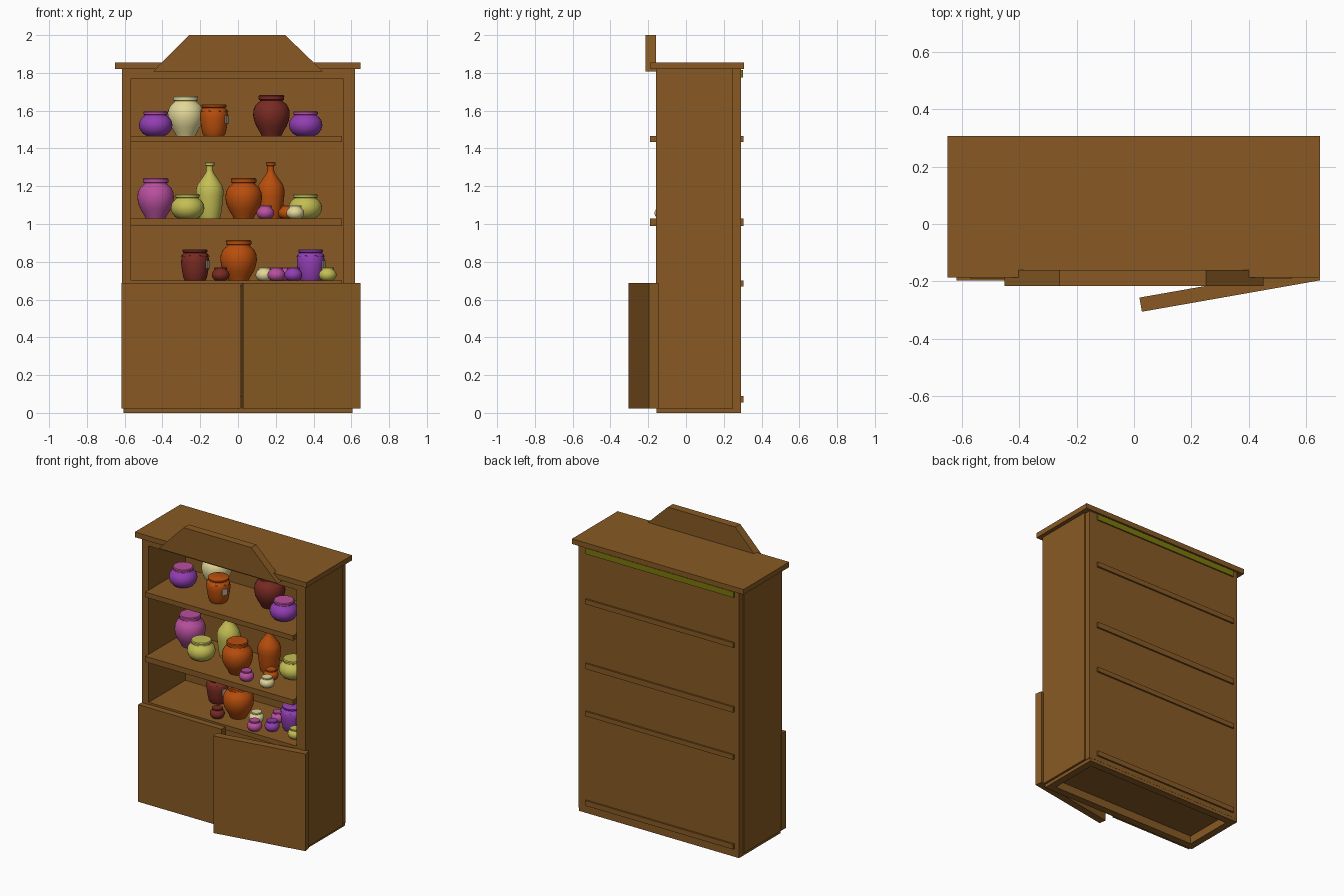
import bpy, bmesh, math

if "Cube" in bpy.data.objects:
    bpy.data.objects.remove(bpy.data.objects["Cube"])


def material(name, r, g, b):
    lin = [((c / 255 + 0.055) / 1.055) ** 2.4 for c in (r, g, b)]
    m = bpy.data.materials.new(name)
    m.diffuse_color = (*lin, 1)
    m.use_nodes = True
    m.node_tree.nodes["Principled BSDF"].inputs["Base Color"].default_value = m.diffuse_color
    return m


WOOD = material("brown_wood", 136, 90, 36)
OLIVE = material("olive_green", 122, 120, 12)
PURPLE = material("purple_glaze", 146, 62, 178)
PINK = material("pink_glaze", 184, 80, 158)
CREAM = material("cream_glaze", 226, 215, 152)
ORANGE = material("orange_glaze", 184, 78, 12)
RED = material("dark_red_glaze", 120, 42, 34)
YELLOW = material("yellow_green_glaze", 196, 190, 84)
TAG = material("grey_tag", 190, 180, 160)


def add(name, bm, *mats):
    bmesh.ops.recalc_face_normals(bm, faces=bm.faces)
    me = bpy.data.meshes.new(name)
    bm.to_mesh(me)
    bm.free()
    for m in mats:
        me.materials.append(m)
    ob = bpy.data.objects.new(name, me)
    bpy.context.collection.objects.link(ob)
    return ob


def box(name, x, y, z, mat=WOOD):
    bm = bmesh.new()
    bmesh.ops.create_cube(bm, size=1)
    for v in bm.verts:
        v.co = [lo + (hi - lo) * (c + 0.5) for c, (lo, hi) in zip(v.co, (x, y, z))]
    return add(name, bm, mat)


# Carcass
box("left_side", (-0.615, -0.567), (-0.158, 0.25), (0.022, 1.82))
box("right_side", (0.555, 0.62), (-0.158, 0.25), (0.022, 1.82))
box("back_panel", (-0.605, 0.61), (0.24, 0.292), (0.022, 1.82))
box("top_rail", (-0.567, 0.555), (-0.157, -0.11), (1.77, 1.82))
box("top_slab", (-0.65, 0.648), (-0.187, 0.307), (1.82, 1.855))
box("top_inner_board", (-0.57, 0.55), (-0.10, 0.301), (1.775, 1.815), OLIVE)

# Plinth frame, open underneath
box("plinth_front", (-0.605, 0.605), (-0.155, -0.105), (0, 0.06))
box("plinth_back", (-0.605, 0.605), (0.24, 0.291), (0, 0.06))
box("plinth_left", (-0.605, -0.555), (-0.105, 0.24), (0, 0.06))
box("plinth_right", (0.555, 0.605), (-0.105, 0.24), (0, 0.06))

# Shelves run through the back panel
for i, (z0, z1, front) in enumerate([(0.055, 0.09, -0.155), (0.668, 0.70, -0.155),
                                     (0.99, 1.028, -0.19), (1.433, 1.467, -0.19)]):
    box(f"shelf_{i + 1}", (-0.57, 0.55), (front, 0.304), (z0, z1))

# Doors: left closed, right ajar
box("left_door", (-0.617, 0.013), (-0.197, -0.15), (0.023, 0.687))
door = box("right_door", (-0.63, 0), (0, 0.05), (0.023, 0.687))
door.location = (0.648, -0.196, 0)
door.rotation_euler.z = math.radians(10)

# Crest board
bm = bmesh.new()
face = bm.faces.new([bm.verts.new((x, -0.215, z)) for x, z in
                     [(-0.45, 1.807), (0.45, 1.807), (0.25, 2.0), (-0.26, 2.0)]])
ext = bmesh.ops.extrude_face_region(bm, geom=[face])["geom"]
bmesh.ops.translate(bm, vec=(0, 0.055, 0),
                    verts=[v for v in ext if isinstance(v, bmesh.types.BMVert)])
add("crest", bm, WOOD)

# Pottery profiles: (radius, height, ruffle depth)
VASE = [(0.052, 0), (0.062, 0.02), (0.08, 0.05), (0.092, 0.08), (0.097, 0.11),
        (0.094, 0.14), (0.082, 0.165), (0.062, 0.182), (0.059, 0.188),
        (0.067, 0.191), (0.068, 0.21), (0.063, 0.215)]
SQUAT = [(0.048, 0), (0.068, 0.012), (0.083, 0.032), (0.089, 0.055), (0.085, 0.078),
         (0.073, 0.096), (0.06, 0.106), (0.058, 0.11), (0.064, 0.113),
         (0.065, 0.126), (0.06, 0.131)]
BOTTLE = [(0.054, 0), (0.06, 0.02), (0.067, 0.07), (0.072, 0.12), (0.073, 0.152),
          (0.066, 0.178), (0.05, 0.202), (0.033, 0.225), (0.021, 0.243),
          (0.018, 0.255), (0.019, 0.28), (0.025, 0.283), (0.025, 0.296), (0.02, 0.3)]
JAR = [(0.054, 0), (0.062, 0.015), (0.069, 0.05), (0.074, 0.09), (0.073, 0.118),
       (0.068, 0.13), (0.074, 0.129, 0.004), (0.067, 0.14, 0.002), (0.06, 0.147),
       (0.066, 0.153), (0.066, 0.162), (0.06, 0.166)]


def pot(name, profile, x, y, z, mat, scale=1, lid=None, n=32):
    bm = bmesh.new()
    rings = []
    for r, h, *ruffle in profile:
        amp = ruffle[0] if ruffle else 0
        ring = []
        for k in range(n):
            a = 2 * math.pi * k / n
            w = math.cos(8 * a)
            rr = (r + amp * w) * scale
            ring.append(bm.verts.new((rr * math.cos(a), rr * math.sin(a),
                                      (h - amp * w) * scale)))
        rings.append(ring)
    for low, high in zip(rings, rings[1:]):
        for k in range(n):
            j = (k + 1) % n
            bm.faces.new((low[k], low[j], high[j], high[k]))
    bm.faces.new(rings[0][::-1])
    bm.faces.new(rings[-1])
    # Lid faces sit above the neck ring
    neck = profile[-4][1] * scale
    for f in bm.faces:
        f.material_index = int(lid is not None and f.calc_center_median().z > neck)
    ob = add(name, bm, mat, lid or mat)
    ob.location = (x, y, z)
    bpy.ops.object.select_all(action='DESELECT')
    ob.select_set(True)
    bpy.context.view_layer.objects.active = ob
    bpy.ops.object.shade_smooth_by_angle(angle=math.radians(40))
    # Hanging tag on the cloth-topped jars
    if profile is JAR:
        a = math.radians(-25)
        tag = box(name + "_tag", (-0.003, 0.003), (-0.018, 0.018), (0.065, 0.108), TAG)
        tag.location = (x + 0.076 * math.cos(a), y + 0.076 * math.sin(a), z)
        tag.rotation_euler.z = a


T, M, B = 1.467, 1.028, 0.70
S = 0.53
# Top shelf
pot("purple_pot_left", SQUAT, -0.436, 0.03, T, PURPLE, lid=PINK)
pot("cream_vase", VASE, -0.277, 0.165, T, CREAM, 0.98)
pot("orange_jar", JAR, -0.127, -0.03, T, ORANGE)
pot("red_vase", VASE, 0.177, 0.09, T, RED)
pot("purple_pot_right", SQUAT, 0.358, -0.015, T, PURPLE, lid=PINK)
# Middle shelf
pot("pink_vase", VASE, -0.436, 0.105, M, PINK)
pot("yellow_pot_left", SQUAT, -0.267, -0.015, M, YELLOW)
pot("yellow_bottle", BOTTLE, -0.15, 0.113, M, YELLOW)
pot("orange_vase", VASE, 0.03, -0.05, M, ORANGE)
pot("orange_bottle", BOTTLE, 0.173, 0.09, M, ORANGE)
pot("small_pink_pot", SQUAT, 0.145, -0.114, M, PINK, S)
pot("small_orange_pot", SQUAT, 0.26, -0.015, M, ORANGE, S)
pot("small_cream_pot", SQUAT, 0.303, -0.12, M, CREAM, S)
pot("yellow_pot_right", SQUAT, 0.356, 0.088, M, YELLOW)
# Bottom shelf
pot("red_jar", JAR, -0.227, 0.113, B, RED)
pot("small_red_pot", SQUAT, -0.092, -0.092, B, RED, S)
pot("orange_vase_low", VASE, 0.003, 0.0, B, ORANGE)
pot("small_cream_pot_low", SQUAT, 0.14, 0.0, B, CREAM, S)
pot("small_pink_pot_front", SQUAT, 0.203, -0.11, B, PINK, S)
pot("small_pink_pot_back", SQUAT, 0.25, 0.08, B, PINK, S)
pot("small_purple_pot", SQUAT, 0.293, -0.05, B, PURPLE, S)
pot("purple_jar", JAR, 0.385, 0.04, B, PURPLE)
pot("small_yellow_pot", SQUAT, 0.475, -0.06, B, YELLOW, S)
